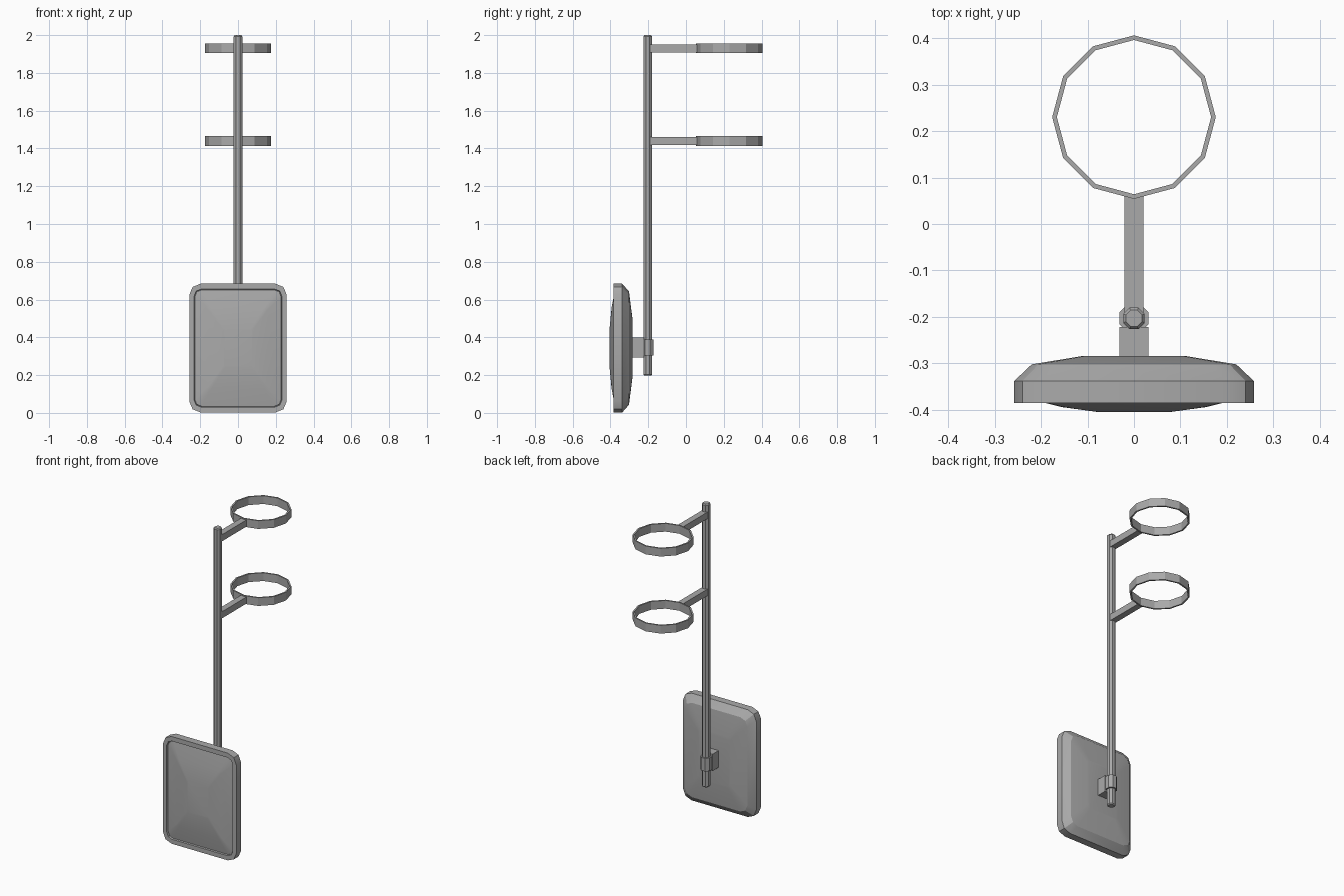
import bpy, bmesh, math
from mathutils import Matrix

cube = bpy.data.objects.get("Cube")
if cube:
    bpy.data.objects.remove(cube, do_unlink=True)


def make_material(name, color):
    m = bpy.data.materials.new(name)
    m.use_nodes = True
    m.diffuse_color = color
    m.node_tree.nodes["Principled BSDF"].inputs["Base Color"].default_value = color
    return m


GREY = make_material("plain grey", (0.4, 0.4, 0.4, 1))
POLE_Y, MIRROR_Z = -0.203, 0.343


def finish(bm, name, smooth=False):
    bmesh.ops.recalc_face_normals(bm, faces=bm.faces)
    mesh = bpy.data.meshes.new(name)
    bm.to_mesh(mesh)
    bm.free()
    mesh.materials.append(GREY)
    ob = bpy.data.objects.new(name, mesh)
    bpy.context.collection.objects.link(ob)
    if smooth:
        bpy.ops.object.select_all(action="DESELECT")
        ob.select_set(True)
        bpy.context.view_layer.objects.active = ob
        bpy.ops.object.shade_smooth_by_angle(angle=math.radians(25))
    return ob


def box(name, x, y, z):
    bm = bmesh.new()
    bmesh.ops.create_cube(bm, size=1)
    for v in bm.verts:
        v.co = [lo + (c + 0.5) * (hi - lo) for c, (lo, hi) in zip(v.co, (x, y, z))]
    return finish(bm, name)


def loft(name, loops, closed=False, smooth=False):
    """Skin equal-length loops; cap the ends or join them up."""
    bm = bmesh.new()
    rows = [[bm.verts.new(p) for p in loop] for loop in loops]
    pairs = list(zip(rows, rows[1:]))
    if closed:
        pairs.append((rows[-1], rows[0]))
    else:
        bm.faces.new(rows[0])
        bm.faces.new(rows[-1])
    n = len(rows[0])
    for a, b in pairs:
        for i in range(n):
            j = (i + 1) % n
            bm.faces.new((a[i], a[j], b[j], b[i]))
    return finish(bm, name, smooth)


def ngon(r, y, z, sides, turn=0.0):
    angles = [math.tau * (i + turn) / sides for i in range(sides)]
    return [(r * math.cos(a), y + r * math.sin(a), z) for a in angles]


def rounded_rect(w, h, r, y):
    """Upright rectangle with three points per corner."""
    pts = []
    for k, (sx, sz) in enumerate(((1, 1), (-1, 1), (-1, -1), (1, -1))):
        for s in range(3):
            a = math.pi / 2 * (k + s / 2)
            pts.append((sx * (w - r) + r * math.cos(a), y,
                        MIRROR_Z + sz * (h - r) + r * math.sin(a)))
    return pts


# Pole with bevelled ends
loft("pole", [ngon(r, POLE_Y, z, 8, 0.5) for r, z in
              ((0.019, 0.197), (0.025, 0.203), (0.025, 1.993), (0.019, 2.0))])

# Clamp collar and the block joining it to the mirror
loft("clamp_collar", [ngon(0.034, POLE_Y, z, 8, 0.5) for z in (0.305, 0.388)])
box("mirror_bracket", (-0.031, 0.031), (-0.295, -0.222), (0.293, 0.4))

# Mirror housing: front lip, rim and tapering back
loft("mirror_housing", [rounded_rect(*p) for p in (
    (0.23, 0.31, 0.035, -0.374),
    (0.232, 0.312, 0.036, -0.385),
    (0.258, 0.341, 0.06, -0.385),
    (0.258, 0.341, 0.06, -0.338),
    (0.22, 0.3, 0.05, -0.302),
    (0.11, 0.16, 0.02, -0.284))], smooth=True)

# Domed mirror glass
loft("mirror_glass", [rounded_rect(*p) for p in (
    (0.23, 0.31, 0.035, -0.372),
    (0.228, 0.308, 0.035, -0.376),
    (0.155, 0.215, 0.015, -0.394),
    (0.075, 0.1, 0.008, -0.405))], smooth=True)

# Two hoops, each on a flat arm
for label, z in (("upper", 1.93), ("lower", 1.44)):
    loft(label + "_hoop", [ngon(r, 0.23, z + dz, 12) for r, dz in
         ((0.166, -0.026), (0.176, -0.026), (0.176, 0.026), (0.166, 0.026))], closed=True)
    box(label + "_arm", (-0.02, 0.02), (POLE_Y, 0.062), (z - 0.021, z + 0.021))
